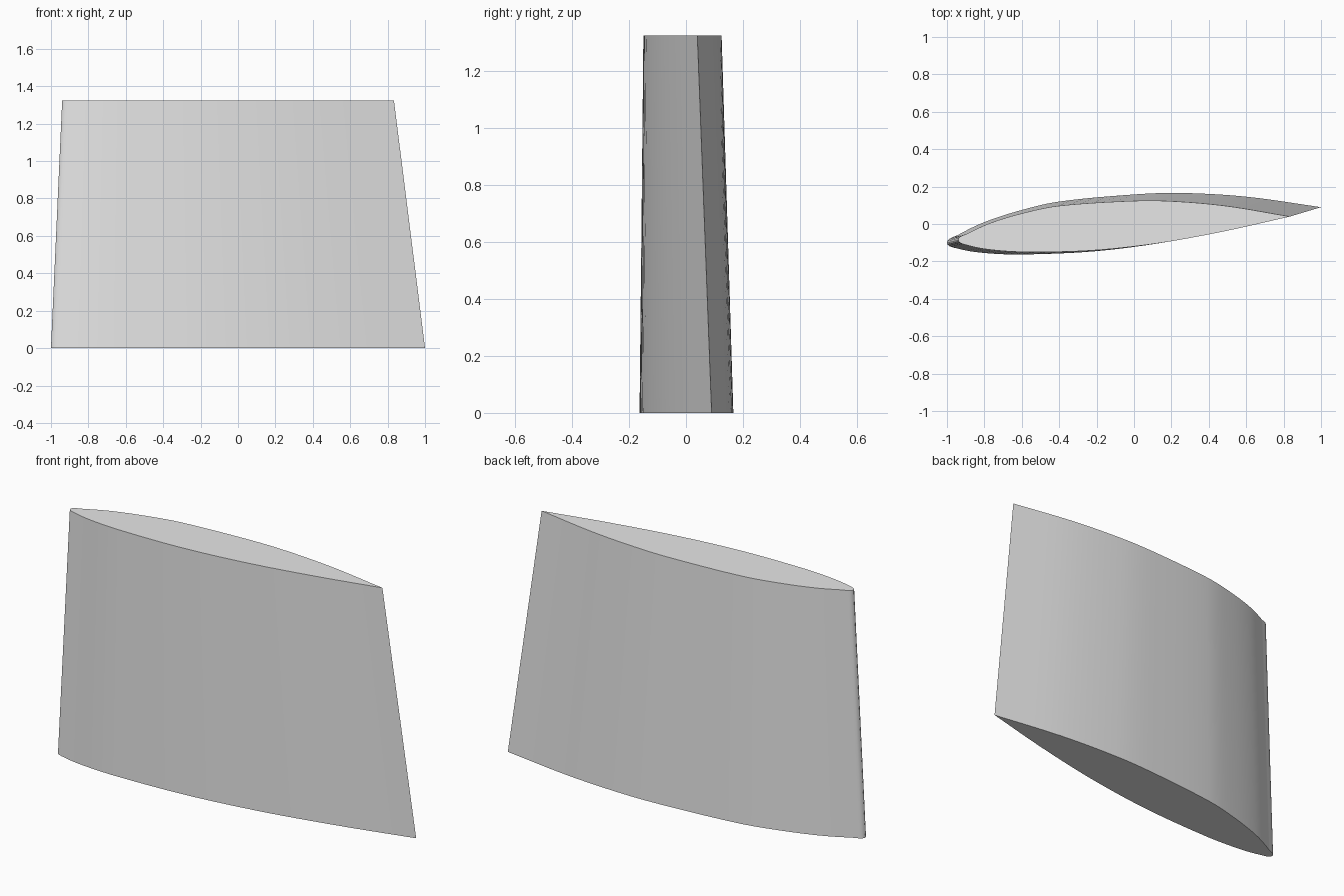
import bpy
import bmesh
import math
from mathutils import Vector, Matrix
from mathutils.geometry import interpolate_bezier

cube = bpy.data.objects.get("Cube")
if cube:
    bpy.data.objects.remove(cube, do_unlink=True)

HEIGHT = 1.325
TAPER = 0.885
TWIST = math.radians(-1.4)
STEPS = 7

# Root section: trailing edge, back surface, nose, front surface, trailing edge
outline = [(1, .09), (.6, .146), (.25, .166), (0, .158), (-.4, .12), (-.6, .075),
           (-.8, .01), (-.94, -.058), (-1, -.1), (-.94, -.132), (-.8, -.155),
           (-.6, -.163), (-.2, -.145), (.2, -.092), (.6, -.01), (1, .09)]


def smooth_path(points):
    """Smooth line through the points, with handles scaled to each span."""
    pts = [Vector((x, y, 0)) for x, y in points]
    last = len(pts) - 1
    tangents = [(pts[min(i + 1, last)] - pts[max(i - 1, 0)]).normalized()
                for i in range(len(pts))]
    path = []
    for i in range(last):
        a, b = pts[i], pts[i + 1]
        reach = (b - a).length / 3
        path += interpolate_bezier(a, a + tangents[i] * reach,
                                   b - tangents[i + 1] * reach, b, STEPS)[:-1]
    return path


# Tip section: smaller, slightly twisted about the nose
root = smooth_path(outline)
root_nose = Vector((-1, -.1, 0))
tip_nose = Vector((-.94, -.085, HEIGHT))
turn = Matrix.Rotation(TWIST, 3, 'Z')
tip = [tip_nose + turn @ ((p - root_nose) * TAPER) for p in root]

# Blade skin and end caps
bm = bmesh.new()
low = [bm.verts.new(p) for p in root]
high = [bm.verts.new(p) for p in tip]
for i in range(len(low)):
    j = (i + 1) % len(low)
    bm.faces.new((low[i], low[j], high[j], high[i]))
bm.faces.new(low)
bm.faces.new(high)
bmesh.ops.recalc_face_normals(bm, faces=bm.faces)
mesh = bpy.data.meshes.new("fin_blade")
bm.to_mesh(mesh)
bm.free()
fin = bpy.data.objects.new("fin_blade", mesh)
bpy.context.collection.objects.link(fin)

# Plain grey finish
grey = bpy.data.materials.new("light_grey")
grey.use_nodes = True
colour = (0.8, 0.8, 0.8, 1)
grey.diffuse_color = colour
grey.node_tree.nodes["Principled BSDF"].inputs["Base Color"].default_value = colour
mesh.materials.append(grey)

# Smooth skin with sharp rims and trailing edge
bpy.ops.object.select_all(action='DESELECT')
fin.select_set(True)
bpy.context.view_layer.objects.active = fin
bpy.ops.object.shade_smooth_by_angle(angle=math.radians(30))
